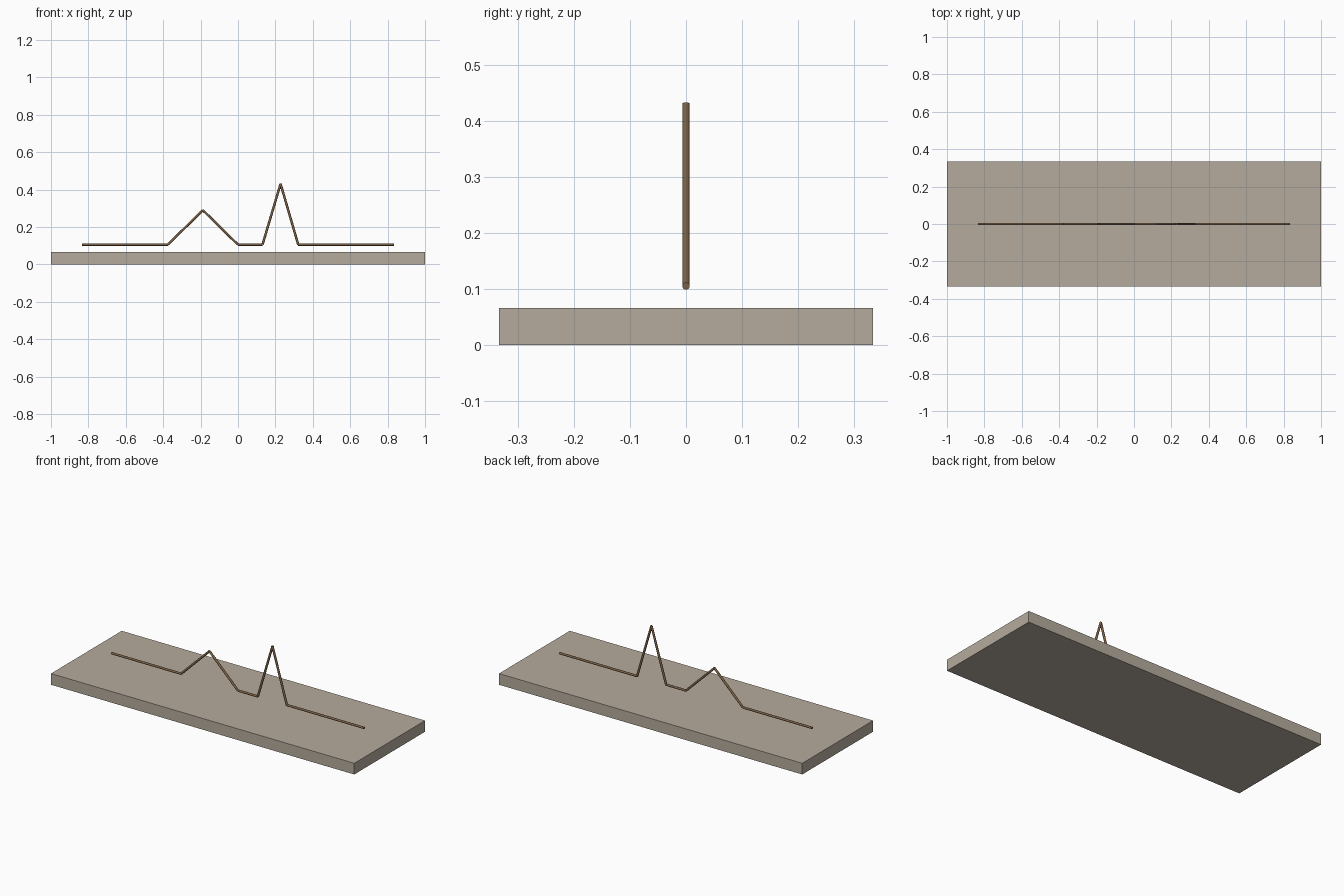
import bpy
from mathutils import Vector

if "Cube" in bpy.data.objects:
    bpy.data.objects.remove(bpy.data.objects["Cube"])


def material(name, rgb):
    mat = bpy.data.materials.new(name)
    mat.diffuse_color = (*rgb, 1)
    mat.use_nodes = True
    mat.node_tree.nodes["Principled BSDF"].inputs["Base Color"].default_value = mat.diffuse_color
    return mat


stone = material("pale_stone", (0.47, 0.41, 0.34))
bronze = material("bronze", (0.20, 0.12, 0.06))


def rod(name, a, b, radius):
    a, b = Vector(a), Vector(b)
    d = b - a
    bpy.ops.mesh.primitive_cylinder_add(vertices=16, radius=radius, depth=d.length,
                                        location=(a + b) / 2)
    ob = bpy.context.object
    ob.name = name
    ob.rotation_euler = d.to_track_quat('Z', 'Y').to_euler()
    ob.data.materials.append(bronze)
    bpy.ops.object.shade_smooth_by_angle()


# Flat rectangular base
bpy.ops.mesh.primitive_cube_add(size=1, location=(0, 0, 0.0333))
base = bpy.context.object
base.name = "base_slab"
base.scale = (2, 0.6667, 0.0667)
base.data.materials.append(stone)

# Bent wire with a low and a tall peak, one straight rod per segment
path = [(-0.833, 0.1055), (-0.375, 0.1055), (-0.188, 0.29), (0.0, 0.1055),
        (0.131, 0.1055), (0.2275, 0.431), (0.322, 0.1055), (0.833, 0.1055)]
points = [(x, 0, z) for x, z in path]
for i, (a, b) in enumerate(zip(points, points[1:])):
    rod(f"wire_segment_{i + 1}", a, b, 0.0065)
